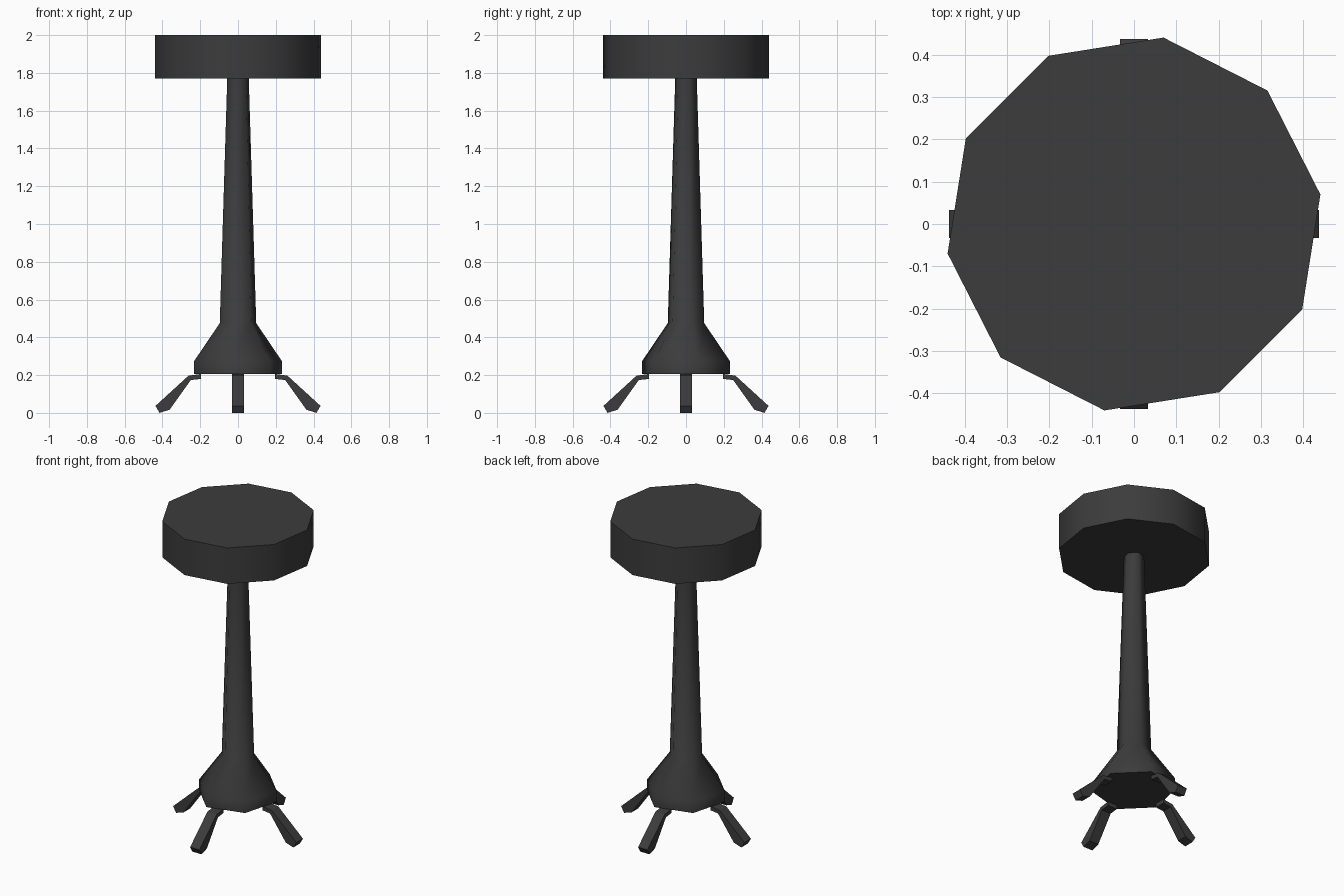
import bpy
import bmesh
from math import cos, sin, radians, pi

cube = bpy.data.objects.get("Cube")
if cube:
    bpy.data.objects.remove(cube, do_unlink=True)

# One dark grey for the whole stool
grey = bpy.data.materials.new("dark_grey")
grey.use_nodes = True
colour = (0.045, 0.045, 0.045, 1)
grey.diffuse_color = colour
grey.node_tree.nodes["Principled BSDF"].inputs["Base Color"].default_value = colour


def finish(name, bm, smooth_angle=None):
    bmesh.ops.recalc_face_normals(bm, faces=bm.faces)
    mesh = bpy.data.meshes.new(name)
    bm.to_mesh(mesh)
    bm.free()
    mesh.materials.append(grey)
    obj = bpy.data.objects.new(name, mesh)
    bpy.context.collection.objects.link(obj)
    if smooth_angle:
        bpy.ops.object.select_all(action='DESELECT')
        obj.select_set(True)
        bpy.context.view_layer.objects.active = obj
        bpy.ops.object.shade_smooth_by_angle(angle=radians(smooth_angle))
    return obj


def turned(name, sides, turn, profile, smooth_angle):
    """Stack of polygon rings (radius, height), closed at both ends."""
    bm = bmesh.new()
    rings = []
    for r, z in profile:
        angles = [radians(turn) + 2 * pi * i / sides for i in range(sides)]
        rings.append([bm.verts.new((r * cos(a), r * sin(a), z)) for a in angles])
    for low, high in zip(rings, rings[1:]):
        for i in range(sides):
            j = (i + 1) % sides
            bm.faces.new((low[i], low[j], high[j], high[i]))
    bm.faces.new(rings[0])
    bm.faces.new(rings[-1])
    return finish(name, bm, smooth_angle)


def leg(name, turn):
    """Bent bar: pairs of top and bottom points, extruded across its width."""
    stations = [((0.195, 0.206), (0.195, 0.18)),
                ((0.262, 0.197), (0.25, 0.174)),
                ((0.437, 0.037), (0.362, 0.017)),
                ((0.437, 0.037), (0.415, 0.0))]
    outline = [s[0] for s in stations[:3]] + [s[1] for s in reversed(stations)]
    # bottom tip comes before the heel along the outline
    bm = bmesh.new()
    sides = [[bm.verts.new((x, y, z)) for x, z in outline] for y in (-0.033, 0.033)]
    n = len(outline)
    for i in range(n):
        j = (i + 1) % n
        bm.faces.new((sides[0][i], sides[0][j], sides[1][j], sides[1][i]))
    bm.faces.new(sides[0])
    bm.faces.new(sides[1])
    obj = finish(name, bm)
    obj.rotation_euler.z = radians(turn)


# Ten-sided seat, hexagonal tapered post with a flared foot
turned("seat", 10, 9, [(0.446, 1.77), (0.446, 2.0)], 50)
turned("post", 6, 15, [(0.24, 0.207), (0.24, 0.275), (0.1, 0.475), (0.059, 1.77)], 70)

# Four bent legs
for name, turn in (("left_leg", 0), ("back_leg", 90), ("right_leg", 180), ("front_leg", 270)):
    leg(name, turn)
